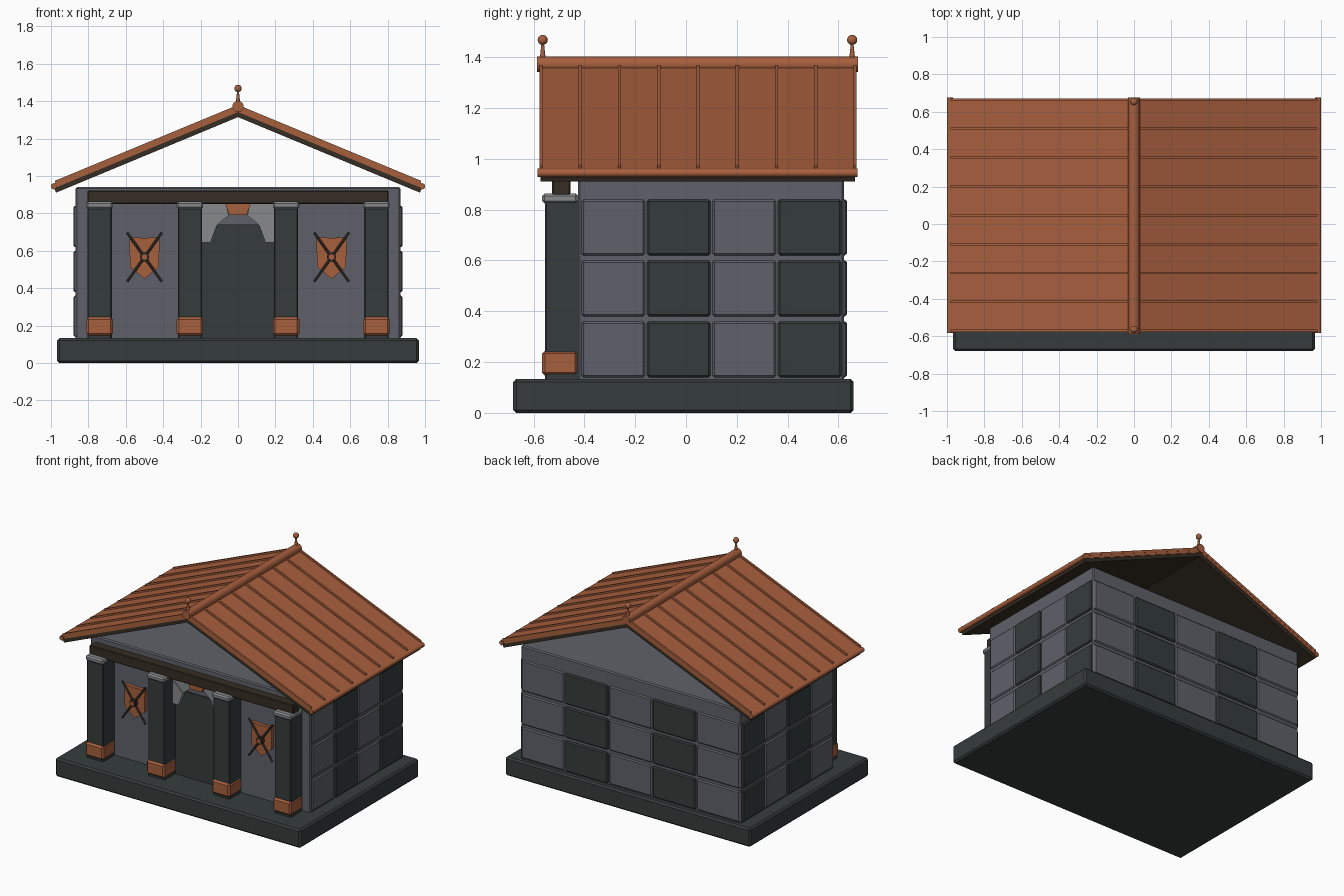
import bpy, bmesh, math
from mathutils import Vector

if "Cube" in bpy.data.objects:
    bpy.data.objects.remove(bpy.data.objects["Cube"])


def material(name, rgb):
    m = bpy.data.materials.new(name)
    m.diffuse_color = (*rgb, 1)
    m.use_nodes = True
    m.node_tree.nodes["Principled BSDF"].inputs["Base Color"].default_value = m.diffuse_color
    return m


TERRA = material("terracotta", (0.39, 0.115, 0.048))
DARK = material("dark_stone", (0.036, 0.046, 0.045))
GREY = material("slate_grey", (0.115, 0.12, 0.142))
PALE = material("pale_stone", (0.24, 0.25, 0.26))
BROWN = material("dark_timber", (0.036, 0.026, 0.017))
IRON = material("iron", (0.025, 0.02, 0.017))


def finish(bm, name, mat, bevel=0.0, smooth=False):
    bmesh.ops.recalc_face_normals(bm, faces=bm.faces)
    me = bpy.data.meshes.new(name)
    bm.to_mesh(me)
    bm.free()
    me.materials.append(mat)
    for p in me.polygons:
        p.use_smooth = smooth and len(p.vertices) <= 4
    ob = bpy.data.objects.new(name, me)
    bpy.context.collection.objects.link(ob)
    if bevel:
        b = ob.modifiers.new("bevel", "BEVEL")
        b.width = bevel
        b.segments = 1
    return ob


def box(name, mat, x, y, z, bevel=0.0):
    """Box from (min, max) ranges on each axis."""
    bm = bmesh.new()
    bmesh.ops.create_cube(bm, size=1)
    for v in bm.verts:
        v.co = Vector([(r[0] + r[1]) / 2 + c * (r[1] - r[0]) for c, r in zip(v.co, (x, y, z))])
    return finish(bm, name, mat, bevel)


def prism(name, mat, pts, y0, y1, side=1, x=0.0):
    """Extrude an x-z outline from y0 to y1, mirrored when side is -1."""
    bm = bmesh.new()
    f = bm.faces.new([bm.verts.new((x + side * p[0], y0, p[1])) for p in pts])
    ext = bmesh.ops.extrude_face_region(bm, geom=[f])["geom"]
    for v in ext:
        if isinstance(v, bmesh.types.BMVert):
            v.co.y = y1
    return finish(bm, name, mat)


def rod(name, mat, a, b, r0, r1=None, n=12):
    """Round bar or cone between two points."""
    a, b = Vector(a), Vector(b)
    bm = bmesh.new()
    bmesh.ops.create_cone(bm, cap_ends=True, segments=n, radius1=r0,
                          radius2=r0 if r1 is None else r1, depth=(b - a).length)
    ob = finish(bm, name, mat, smooth=True)
    ob.location = (a + b) / 2
    ob.rotation_euler = (b - a).to_track_quat('Z', 'Y').to_euler()
    return ob


# Plinth and main walls
box("plinth", DARK, (-0.967, 0.967), (-0.68, 0.66), (0, 0.133), 0.012)
box("walls", GREY, (-0.868, 0.868), (-0.425, 0.622), (0.125, 0.94), 0.008)

# Stone block courses on the sides and back
for row in range(3):
    z = (0.14 + 0.24 * row, 0.36 + 0.24 * row)
    for col in range(4):
        y0 = -0.412 + 0.258 * col
        mat = DARK if col % 2 else GREY
        out = 0.88 if col % 2 else 0.876
        for s in (-1, 1):
            xs = sorted((s * 0.85, s * out))
            box("side_block", mat, xs, (y0, y0 + 0.25), z, 0.008)
    for col in range(5):
        x0 = -0.862 + 0.346 * col
        box("back_block", DARK if col % 2 else GREY, (x0, x0 + 0.338),
            (0.60, 0.634 if col % 2 else 0.63), z, 0.008)

# Porch columns with bases and capitals
for cx in (-0.74, -0.257, 0.257, 0.74):
    box("column_shaft", DARK, (cx - 0.065, cx + 0.065), (-0.555, -0.42), (0.125, 0.84), 0.006)
    box("column_base", TERRA, (cx - 0.071, cx + 0.071), (-0.567, -0.424), (0.147, 0.245), 0.012)
    box("column_capital", PALE, (cx - 0.071, cx + 0.071), (-0.567, -0.424), (0.825, 0.863), 0.01)
box("porch_beam", BROWN, (-0.805, 0.805), (-0.527, -0.455), (0.85, 0.922), 0.005)

# Doorway, arch stones and keystone
prism("door", DARK, [(-0.19, 0.13), (0.19, 0.13), (0.19, 0.65), (0.145, 0.65), (0.11, 0.74),
                     (-0.11, 0.74), (-0.145, 0.65), (-0.19, 0.65)], -0.434, -0.42)
for s in (-1, 1):
    prism("arch_lower_stone", PALE, [(0.195, 0.645), (0.147, 0.645), (0.112, 0.738),
                                     (0.175, 0.80), (0.195, 0.80)], -0.462, -0.42, s)
    prism("arch_upper_stone", PALE, [(0.112, 0.738), (0.05, 0.79), (0.065, 0.85),
                                     (0.195, 0.85), (0.195, 0.80), (0.175, 0.80)], -0.456, -0.42, s)
prism("keystone", TERRA, [(-0.045, 0.792), (0.045, 0.792), (0.068, 0.85), (-0.068, 0.85)],
      -0.475, -0.42)

# Wall shields with crossed blades and a ring boss
for s in (-1, 1):
    cx = s * 0.5
    prism("shield", TERRA, [(-0.08, 0.675), (0, 0.668), (0.08, 0.675), (0.078, 0.515),
                            (0, 0.45), (-0.078, 0.515)], -0.45, -0.42, 1, cx)
    for d in (-1, 1):
        rod("crossed_blade", IRON, (cx - d * 0.093, -0.458, 0.435), (cx + d * 0.093, -0.458, 0.698), 0.007, n=6)
    rod("boss_rim", IRON, (cx, -0.45, 0.567), (cx, -0.474, 0.567), 0.025)
    rod("boss", TERRA, (cx, -0.45, 0.567), (cx, -0.48, 0.567), 0.015)

# Roof slopes: tile layer over timber, raised seams and eave rolls
for s in (-1, 1):
    prism("roof_tiles", TERRA, [(0, 1.368), (0.99, 0.958), (0.982, 0.935), (0, 1.342)], -0.577, 0.67, s)
    prism("roof_timber", BROWN, [(0, 1.342), (0.982, 0.935), (0.973, 0.911), (0, 1.315)], -0.572, 0.665, s)
    for i in range(9):
        y = -0.571 + 0.1545 * i
        prism("roof_seam", TERRA, [(0.01, 1.376), (0.98, 0.974), (0.975, 0.958), (0.01, 1.355)],
              y - 0.0065, y + 0.0065, s)
    rod("eave_roll", TERRA, (s * 0.984, -0.584, 0.945), (s * 0.984, 0.675, 0.945), 0.017, n=8)

# Ridge roll and finials
rod("ridge_roll", TERRA, (0, -0.587, 1.372), (0, 0.677, 1.372), 0.031)
for y in (-0.564, 0.654):
    rod("finial_spike", TERRA, (0, y, 1.39), (0, y, 1.455), 0.012, 0.005)
    bm = bmesh.new()
    bmesh.ops.create_uvsphere(bm, u_segments=12, v_segments=8, radius=0.02)
    finish(bm, "finial_ball", TERRA, smooth=True).location = (0, y, 1.468)
